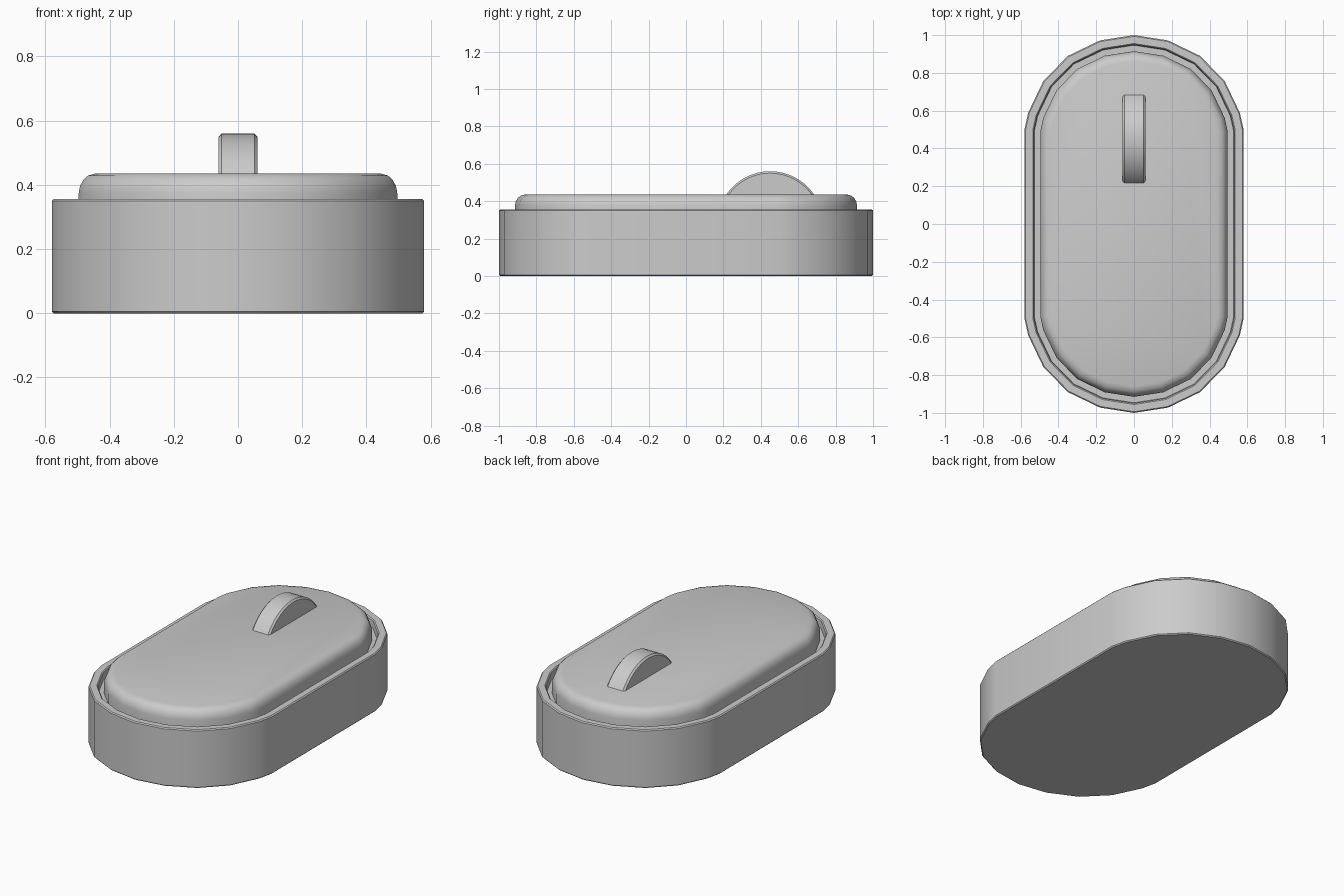
import bpy
import bmesh
from math import sin, cos, radians, pi
from mathutils import Vector

old = bpy.data.objects.get("Cube")
if old:
    bpy.data.objects.remove(old, do_unlink=True)

# Single plastic colour
grey = bpy.data.materials.new("grey plastic")
grey.use_nodes = True
colour = (0.6, 0.6, 0.6, 1)
grey.diffuse_color = colour
grey.node_tree.nodes["Principled BSDF"].inputs["Base Color"].default_value = colour

# Rounded oval outline, mirrored from one quarter, counter-clockwise
quarter = [(0.58, 0.5), (0.56, 0.59), (0.48, 0.757), (0.35, 0.89), (0.18, 0.972)]
half = quarter + [(0, 1)] + [(-x, y) for x, y in reversed(quarter)]
outline = [Vector(p) for p in half] + [
    Vector((-x, -y)) for x, y in half]


def inset(points, d):
    """Move every side of a closed outline inwards by d."""
    result = []
    for i, p in enumerate(points):
        a = (p - points[i - 1]).normalized()
        b = (points[(i + 1) % len(points)] - p).normalized()
        na, nb = Vector((-a.y, a.x)), Vector((-b.y, b.x))
        result.append(p + (na + nb) * d / (1 + na.dot(nb)))
    return result


def finish(name, bm):
    bmesh.ops.recalc_face_normals(bm, faces=bm.faces)
    mesh = bpy.data.meshes.new(name)
    bm.to_mesh(mesh)
    bm.free()
    mesh.materials.append(grey)
    obj = bpy.data.objects.new(name, mesh)
    bpy.context.collection.objects.link(obj)
    bpy.ops.object.select_all(action='DESELECT')
    obj.select_set(True)
    bpy.context.view_layer.objects.active = obj
    bpy.ops.object.shade_smooth_by_angle(angle=radians(35))
    return obj


def loft(name, points, profile, place):
    """Skin rings given as (inset, level) and close both ends."""
    bm = bmesh.new()
    rings = [[bm.verts.new(place(p, level)) for p in inset(points, d)]
             for d, level in profile]
    n = len(points)
    for low, high in zip(rings, rings[1:]):
        for i in range(n):
            j = (i + 1) % n
            bm.faces.new((low[i], low[j], high[j], high[i]))
    bm.faces.new(rings[0])
    bm.faces.new(rings[-1])
    return finish(name, bm)


def upright(p, z):
    return (p.x, p.y, z)


def sideways(p, x):
    return (x, p.x, p.y)


# Body tray with softened rim and shallow groove
loft("body", outline,
     [(0.006, 0), (0, 0.006), (0, 0.35), (0.006, 0.356), (0.044, 0.356),
      (0.05, 0.35), (0.053, 0.31), (0.09, 0.31)], upright)

# Top cover with rounded shoulder
loft("top_cover", outline,
     [(0.084, 0.3), (0.084, 0.375), (0.088, 0.396), (0.098, 0.415),
      (0.113, 0.429), (0.138, 0.436)], upright)

# Scroll wheel: the arc showing above the cover, with a flat hidden base
radius, centre = 0.283, Vector((0.45, 0.277))
start, steps = radians(22), 20
arc = [centre + radius * Vector((cos(a), sin(a))) for a in
       (start + (pi - 2 * start) * i / steps for i in range(steps + 1))]
loft("scroll_wheel", arc,
     [(0.01, -0.061), (0, -0.051), (0, 0.051), (0.01, 0.061)], sideways)
